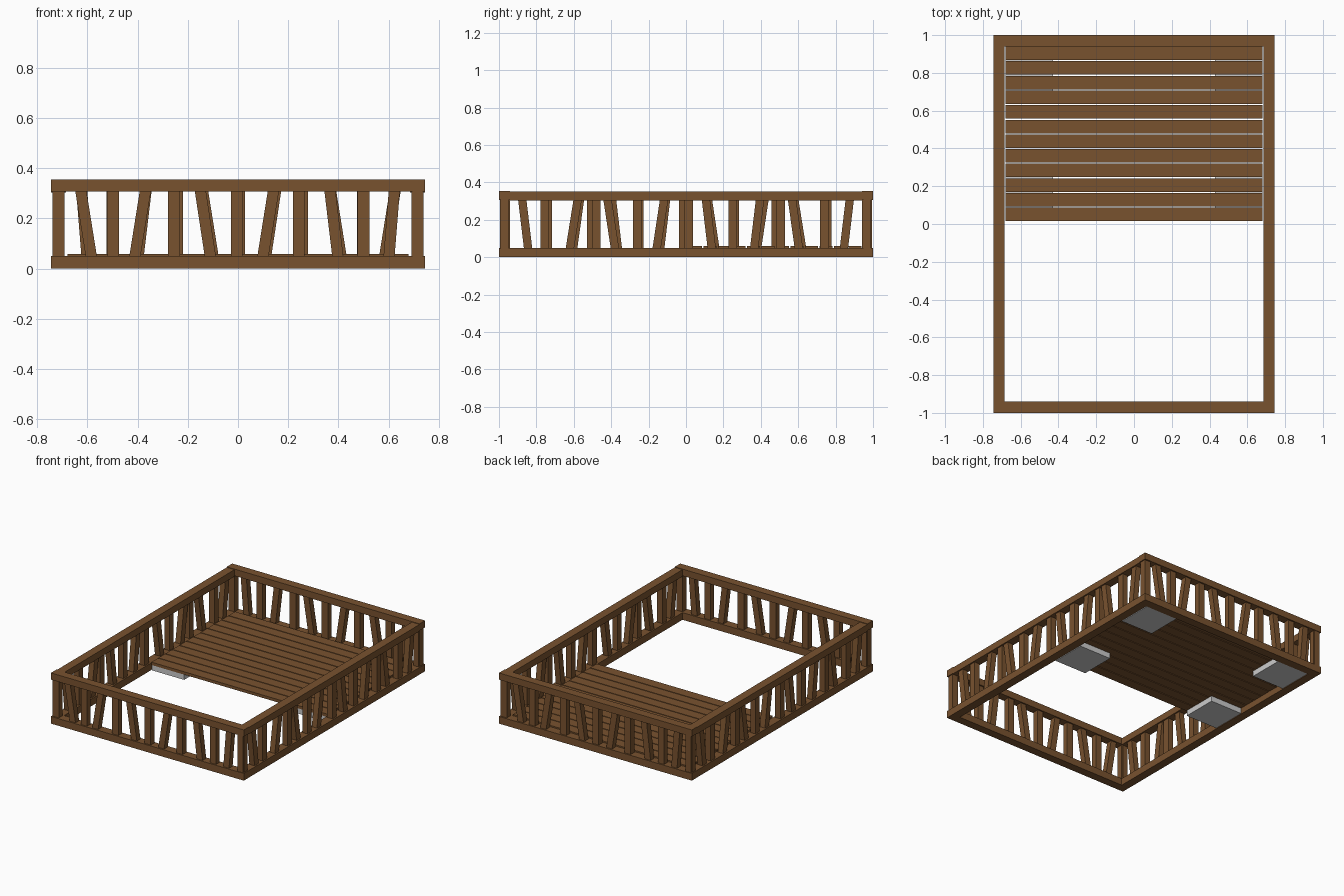
import bpy, bmesh, math
from mathutils import Matrix, Vector

if "Cube" in bpy.data.objects:
    bpy.data.objects.remove(bpy.data.objects["Cube"])

wood = bpy.data.materials.new("wood")
wood.diffuse_color = (0.19, 0.085, 0.028, 1)
wood.use_nodes = True
wood.node_tree.nodes["Principled BSDF"].inputs["Base Color"].default_value = wood.diffuse_color


def add_box(bm, centre, size, tilt=0.0):
    """Box in a bmesh, tilted about the y axis."""
    m = (Matrix.Translation(centre) @ Matrix.Rotation(tilt, 4, 'Y')
         @ Matrix.Diagonal(Vector((*size, 1))))
    bmesh.ops.create_cube(bm, size=1, matrix=m)


def finish(bm, name, mat=None, turn=0.0):
    bm.transform(Matrix.Rotation(turn, 4, 'Z'))
    me = bpy.data.meshes.new(name)
    bm.to_mesh(me)
    bm.free()
    if mat:
        me.materials.append(mat)
    ob = bpy.data.objects.new(name, me)
    bpy.context.collection.objects.link(ob)
    return ob


def fence(name, offset, rail_length, slats, leaners, top, turn):
    """Rails, upright slats and leaning slats along local x, outer face at -offset."""
    # bottom and top rails
    rails = bmesh.new()
    y = -offset + 0.03
    add_box(rails, (0, y, 0.025), (rail_length, 0.06, 0.05))
    add_box(rails, (0, y, top - 0.0235), (rail_length, 0.06, 0.047))
    finish(rails, name + "_rails", wood, turn)
    # upright slats
    bm = bmesh.new()
    for x in slats:
        add_box(bm, (x, y, 0.178), (0.047, 0.04, 0.27))
    # leaning slats, alternating direction
    for x, lean in leaners:
        add_box(bm, (x, y, 0.178), (0.044, 0.04, 0.275), -math.atan(lean / 0.25))
    finish(bm, name + "_slats", wood, turn)


short_slats = [-0.715, -0.497, -0.255, -0.005, 0.242, 0.5, 0.715]
short_lean = [(-0.605, 0.04), (-0.39, -0.04), (-0.13, 0.038),
              (0.12, -0.04), (0.382, 0.03), (0.612, -0.02)]
long_slats = [-0.972, -0.755, -0.48, -0.26, 0.015, 0.25, 0.505, 0.74, 0.965]
long_lean = [(-0.86, 0.03), (-0.6, -0.04), (-0.4, 0.038), (-0.137, -0.038),
             (0.122, 0.03), (0.38, -0.03), (0.585, 0.035), (0.86, -0.03)]

fence("front_fence", 1.0, 1.49, short_slats, short_lean, 0.354, 0)
fence("back_fence", 1.0, 1.49, short_slats, short_lean, 0.354, math.pi)
# side slats sit slightly inside the corners
fence("right_fence", 0.745, 1.88, long_slats, long_lean, 0.35, math.pi / 2)
fence("left_fence", 0.745, 1.88, long_slats, long_lean, 0.35, -math.pi / 2)

# deck planks over the back half
bm = bmesh.new()
pitch = 0.0775
for i in range(12):
    add_box(bm, (0, 0.051 + i * pitch, 0.049), (1.36, pitch - 0.006, 0.02))
finish(bm, "deck_planks", wood)

# stone footing blocks under the deck corners
for ny, y in (("front", 0.145), ("back", 0.815)):
    for nx, x in (("left", -0.555), ("right", 0.555)):
        bm = bmesh.new()
        add_box(bm, (x, y, 0.0195), (0.25, 0.25, 0.039))
        finish(bm, f"{ny}_{nx}_footing_block")
